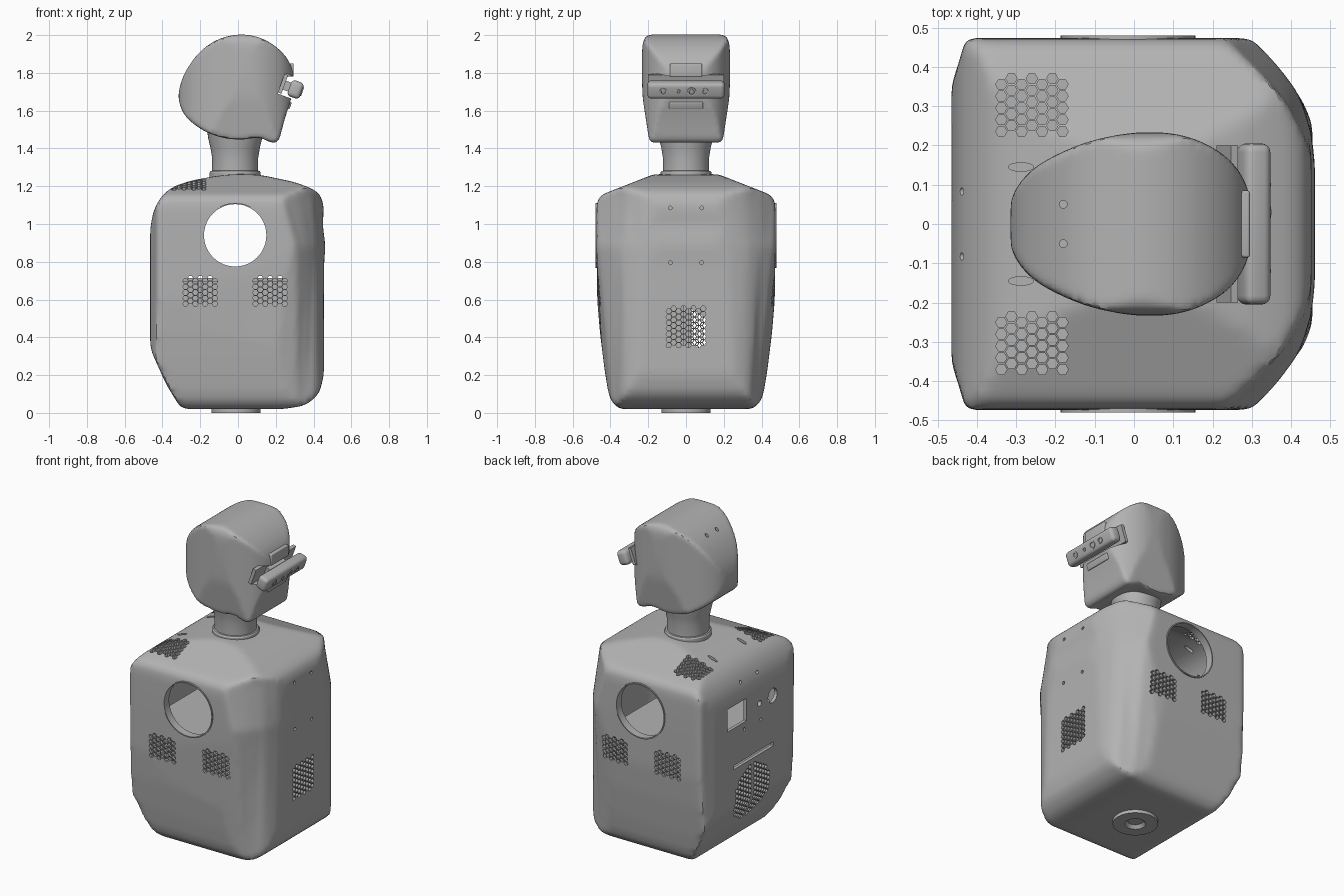
import bpy, bmesh, math
from mathutils import Matrix

if "Cube" in bpy.data.objects:
    bpy.data.objects.remove(bpy.data.objects["Cube"], do_unlink=True)

grey = bpy.data.materials.new("plain_grey")
grey.use_nodes = True
GREY = (0.45, 0.45, 0.45, 1)
grey.diffuse_color = GREY
grey.node_tree.nodes["Principled BSDF"].inputs["Base Color"].default_value = GREY

# ---------- helpers ----------
def finish(bm, name):
    bmesh.ops.recalc_face_normals(bm, faces=bm.faces)
    mesh = bpy.data.meshes.new(name)
    bm.to_mesh(mesh)
    bm.free()
    mesh.materials.append(grey)
    obj = bpy.data.objects.new(name, mesh)
    bpy.context.collection.objects.link(obj)
    return obj

def loft(bm, rings, closed=False):
    rows = [[bm.verts.new(p) for p in ring] for ring in rings]
    pairs = list(zip(rows, rows[1:]))
    if closed:
        pairs.append((rows[-1], rows[0]))
    else:
        bm.faces.new(rows[0])
        bm.faces.new(rows[-1])
    n = len(rows[0])
    for a, b in pairs:
        for i in range(n):
            j = (i + 1) % n
            bm.faces.new((a[i], a[j], b[j], b[i]))

def place(axis, t, u, v):
    return {"x": (t, u, v), "y": (u, t, v), "z": (u, v, t)}[axis]

def prism(bm, profile, axis, lo, hi):
    loft(bm, [[place(axis, t, u, v) for u, v in profile] for t in (lo, hi)])

def circle(u, v, r, n):
    turns = [math.tau * i / n for i in range(n)]
    return [(u + r * math.cos(a), v + r * math.sin(a)) for a in turns]

def lathe(name, axis, u, v, profile, closed=False, n=48):
    bm = bmesh.new()
    loft(bm, [[place(axis, t, *p) for p in circle(u, v, r, n)] for r, t in profile], closed)
    return finish(bm, name)

def box(name, center, size, tilt=0, bevel=0):
    bm = bmesh.new()
    bmesh.ops.create_cube(bm, size=1, matrix=Matrix.Diagonal((*size, 1)))
    if bevel:
        bmesh.ops.bevel(bm, geom=bm.edges[:], offset=bevel, segments=4,
                        profile=0.5, affect="EDGES")
    bm.transform(Matrix.Translation(center) @ Matrix.Rotation(math.radians(tilt), 4, "Y"))
    return finish(bm, name)

def rounded(points, limit, times=2):
    """Cut every corner, but never further than the limit along an edge."""
    for _ in range(times):
        out = []
        for (a, b), (c, d) in zip(points, points[1:] + points[:1]):
            f = min(0.25, limit / max(math.hypot(c - a, d - b), 1e-6))
            out += [(a + (c - a) * f, b + (d - b) * f), (c + (a - c) * f, d + (b - d) * f)]
        points, limit = out, limit / 3
    return points

def mirrored(half, flip):
    """Close a half profile by reflecting its u (0) or v (1) coordinate."""
    return half + [(-u, v) if flip == 0 else (u, -v) for u, v in reversed(half)]

def bake(obj):
    deps = bpy.context.evaluated_depsgraph_get()
    mesh = bpy.data.meshes.new_from_object(obj.evaluated_get(deps))
    obj.modifiers.clear()
    mesh.materials.clear()
    mesh.materials.append(grey)
    obj.data = mesh

def boolean(obj, cutter, operation):
    mod = obj.modifiers.new("cut", "BOOLEAN")
    mod.operation, mod.object, mod.solver = operation, cutter, "EXACT"
    bake(obj)
    bpy.data.objects.remove(cutter, do_unlink=True)

def soften(obj, voxel, steps):
    """Round the meeting edges of a shaped solid."""
    mod = obj.modifiers.new("remesh", "REMESH")
    mod.mode, mod.voxel_size = "VOXEL", voxel
    mod = obj.modifiers.new("smooth", "SMOOTH")
    mod.factor, mod.iterations = 0.5, steps
    bake(obj)

def shaped(name, side, face, plan_levels):
    """Solid common to a side profile, a face profile and a lofted plan."""
    bm = bmesh.new()
    prism(bm, side, "y", -0.7, 0.7)
    obj = finish(bm, name)
    bm = bmesh.new()
    prism(bm, face, "x", -0.7, 0.7)
    boolean(obj, finish(bm, "face_helper"), "INTERSECT")
    bm = bmesh.new()
    loft(bm, [[(x, y, z) for x, y in plan] for z, plan in plan_levels])
    boolean(obj, finish(bm, "plan_helper"), "INTERSECT")
    return obj

# ---------- torso shell ----------
side = [(-0.3, 0.02), (-0.38, 0.15), (-0.465, 0.34), (-0.465, 0.98), (-0.445, 1.08),
        (-0.4, 1.155), (-0.34, 1.2), (-0.25, 1.23), (-0.1, 1.257), (0, 1.265),
        (0.12, 1.26), (0.3, 1.222), (0.4, 1.185), (0.44, 1.15), (0.455, 1.09),
        (0.448, 0.99), (0.463, 0.89), (0.455, 0.78), (0.455, 0.2), (0.43, 0.1),
        (0.36, 0.04), (0.24, 0.02)]
face = [(0.335, 0.01), (0.39, 0.05), (0.41, 0.1), (0.43, 0.22), (0.455, 0.42),
        (0.47, 0.6), (0.474, 0.9), (0.474, 1.1), (0.46, 1.15), (0.17, 1.264), (0.1, 1.28)]
back = [(-0.468, 0.345), (-0.445, 0.415), (-0.425, 0.485)]
low = back + [(0.16, 0.42), (0.33, 0.375), (0.42, 0.335), (0.455, 0.27), (0.468, 0.12)]
high = back + [(0.3, 0.476), (0.37, 0.4), (0.42, 0.33), (0.45, 0.24), (0.468, 0.1)]
top = back + [(0.22, 0.48), (0.32, 0.39), (0.39, 0.31), (0.435, 0.22), (0.465, 0.1)]
low, high, top = (rounded(mirrored(p, 1), 0.015, 1) for p in (low, high, top))
torso = shaped("torso_shell", rounded(side, 0.02), rounded(mirrored(face, 0), 0.02),
               [(-0.1, low), (0.88, high), (1.15, top), (1.4, top)])
soften(torso, 0.018, 6)

# hollow inside
inner = torso.copy()
inner.data = torso.data.copy()
bpy.context.collection.objects.link(inner)
middle = Matrix.Translation((0, 0, 0.64))
inner.data.transform(middle @ Matrix.Diagonal((0.955, 0.955, 0.965, 1)) @ middle.inverted())
boolean(torso, inner, "DIFFERENCE")

# vents, arm openings, ports and screw holes
COL, ROW, HEX = 0.026, 0.03, 0.0145
cuts = bmesh.new()

def vent(axis, u, v, cols, rows, lo, hi, keep=lambda a, b: True):
    for i in range(cols):
        for j in range(rows):
            a = (i - (cols - 1) / 2) * COL
            b = (j - (rows - 1) / 2 + (0.25 if i % 2 else -0.25)) * ROW
            if keep(a, b):
                prism(cuts, circle(u + a, v + b, HEX, 6), axis, lo, hi)

ARM_X, ARM_Z = -0.015, 0.94
for x in (-0.2, 0.17):
    vent("y", x, 0.645, 7, 5, -0.6, 0.6)
for s in (-1, 1):
    vent("z", -0.26, s * 0.303, 7, 5, 1.0, 1.4)
    prism(cuts, [(-0.288 + u * 2.4, s * 0.145 + v * 0.8) for u, v in circle(0, 0, 0.0135, 16)],
          "z", 1.15, 1.4)
    for z in (1.085, 0.795):
        prism(cuts, circle(s * 0.083, z, 0.01, 12), "x", 0.443, 0.6)
        prism(cuts, circle(s * 0.083, z, 0.01, 12), "x", -0.6, -0.36)
vent("x", 0, 0.455, 8, 7, 0.38, 0.6)
vent("x", 0, 0.365, 15, 13, -0.6, -0.24,
     lambda a, b: math.hypot(a, b) < 0.175 and abs(a) > 0.02)
prism(cuts, circle(ARM_X, ARM_Z, 0.168, 48), "y", -0.6, 0.6)
prism(cuts, circle(-0.2, 0.9, 0.045, 24), "x", -0.6, -0.36)
prism(cuts, circle(-0.07, 0.9, 0.018, 16), "x", -0.6, -0.36)
prism(cuts, [(0.06, 0.84), (0.25, 0.84), (0.25, 0.98), (0.06, 0.98)], "x", -0.6, -0.36)
prism(cuts, [(-0.21, 0.58), (0.19, 0.58), (0.19, 0.605), (-0.21, 0.605)], "x", -0.6, -0.36)
boolean(torso, finish(cuts, "torso_cutter"), "DIFFERENCE")

# arm opening rims, base disc and inner frame
for s, name in ((-1, "right_arm_rim"), (1, "left_arm_rim")):
    lathe(name, "y", ARM_X, ARM_Z, [(0.172, s * 0.43), (0.172, s * 0.48),
                                    (0.165, s * 0.48), (0.165, s * 0.43)], True)
lathe("base_disc", "z", -0.01, 0, [(0.13, 0.03), (0.13, 0), (0.06, 0), (0.035, 0.03)], True)
box("inner_shelf", (-0.06, 0, 0.705), (0.7, 0.84, 0.02))
box("inner_partition", (-0.01, 0, 0.43), (0.6, 0.03, 0.54))
box("inner_panel", (-0.2, -0.06, 0.43), (0.02, 0.18, 0.54))

# ---------- neck ----------
lathe("neck", "z", -0.015, 0, [(0.135, 1.24), (0.135, 1.272), (0.13, 1.28), (0.122, 1.282),
                               (0.122, 1.35), (0.13, 1.4), (0.142, 1.45), (0.152, 1.52)])

# ---------- head ----------
side = [(0, 2.003), (-0.06, 1.994), (-0.13, 1.967), (-0.195, 1.92), (-0.25, 1.855),
        (-0.295, 1.775), (-0.315, 1.7), (-0.314, 1.65), (-0.29, 1.58), (-0.22, 1.515),
        (-0.125, 1.465), (0, 1.443), (0.09, 1.457), (0.13, 1.455), (0.155, 1.438),
        (0.213, 1.422), (0.245, 1.55), (0.275, 1.64), (0.296, 1.72), (0.294, 1.8),
        (0.27, 1.865), (0.225, 1.92), (0.165, 1.965), (0.1, 1.993), (0.04, 2.003)]
face = [(0.17, 1.41), (0.195, 1.44), (0.207, 1.52), (0.23, 1.67), (0.234, 1.8),
        (0.232, 1.94), (0.222, 1.985), (0.195, 2.005), (0.1, 2.012)]
plan = [(-0.318, 0.05), (-0.297, 0.1), (-0.252, 0.147), (-0.18, 0.186), (-0.1, 0.216),
        (0, 0.234), (0.08, 0.234), (0.15, 0.22), (0.22, 0.185), (0.262, 0.145),
        (0.29, 0.095), (0.302, 0.03)]
plan = rounded(mirrored(plan, 1), 0.05)
head = shaped("head", rounded(side, 0.03), rounded(mirrored(face, 0), 0.02),
              [(1.2, plan), (2.2, plan)])
soften(head, 0.012, 6)

# camera notch and screw holes at the back of the head
TILT = 20
boolean(head, box("notch_cutter", (0.31, 0, 1.715), (0.17, 0.7, 0.115), TILT), "DIFFERENCE")
holes = bmesh.new()
for y in (-0.05, 0.05):
    prism(holes, circle(-0.18, y, 0.01, 16), "z", 1.9, 2.1)
boolean(head, finish(holes, "screw_cutter"), "DIFFERENCE")

# ---------- camera and its bracket ----------
BAR = (0.305, 0, 1.712)
box("camera_bracket", (0.238, 0, 1.742), (0.02, 0.4, 0.105), TILT)
box("camera_mount", (0.265, 0, 1.728), (0.06, 0.16, 0.05), TILT)
box("brow_block", (0.25, 0, 1.815), (0.09, 0.17, 0.07), 0, 0.006)
box("lower_lip", (0.25, 0, 1.635), (0.06, 0.18, 0.04), TILT, 0.006)
box("camera_bar", BAR, (0.07, 0.41, 0.09), TILT, 0.022)
for y, r in ((-0.12, 0.02), (-0.04, 0.012), (0.03, 0.024), (0.1, 0.02)):
    lens = lathe("camera_lens", "x", y, 0, [(r, 0.03), (r, 0.039), (r * 0.6, 0.039),
                                            (r * 0.5, 0.034)], n=20)
    lens.data.transform(Matrix.Translation(BAR) @ Matrix.Rotation(math.radians(TILT), 4, "Y"))

# ---------- shading ----------
bpy.ops.object.select_all(action="DESELECT")
for obj in bpy.context.collection.objects:
    if obj.type == "MESH" and grey.name in obj.data.materials:
        obj.select_set(True)
        bpy.context.view_layer.objects.active = obj
bpy.ops.object.shade_smooth_by_angle(angle=math.radians(28))
